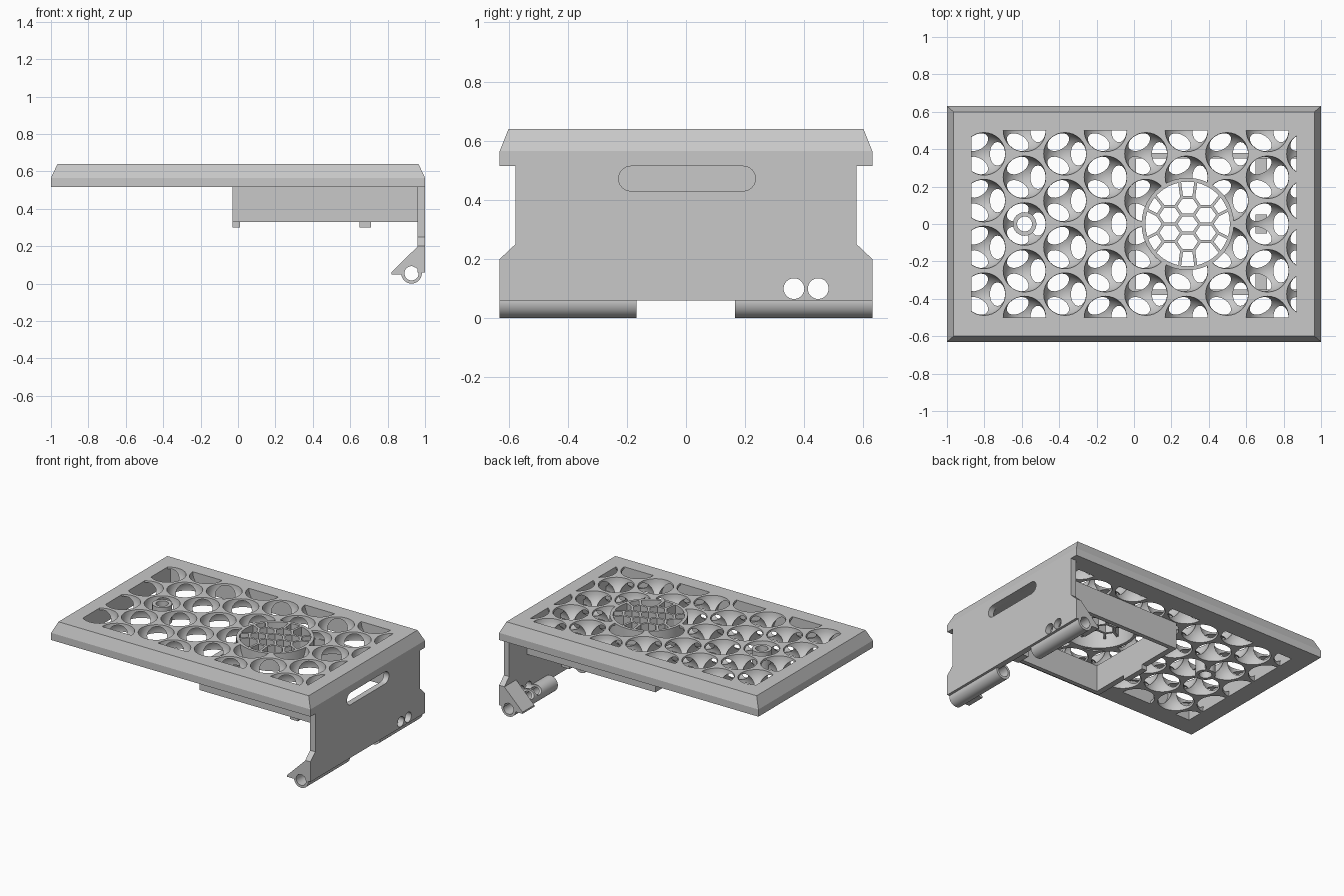
import bpy, bmesh, math
from mathutils import Matrix, Vector

if "Cube" in bpy.data.objects:
    bpy.data.objects.remove(bpy.data.objects["Cube"])

grey = bpy.data.materials.new("plain grey")
grey.use_nodes = True
COLOUR = (0.58, 0.58, 0.58, 1)
grey.diffuse_color = COLOUR
grey.node_tree.nodes["Principled BSDF"].inputs["Base Color"].default_value = COLOUR

BOTTOM, TOP = 0.515, 0.64


def finish(name, bm):
    bmesh.ops.recalc_face_normals(bm, faces=bm.faces)
    mesh = bpy.data.meshes.new(name)
    bm.to_mesh(mesh)
    bm.free()
    mesh.materials.append(grey)
    ob = bpy.data.objects.new(name, mesh)
    bpy.context.collection.objects.link(ob)
    return ob


def smooth(ob):
    bpy.ops.object.select_all(action='DESELECT')
    ob.select_set(True)
    bpy.context.view_layer.objects.active = ob
    bpy.ops.object.shade_smooth_by_angle(angle=math.radians(35))


def add_box(bm, x0, x1, y0, y1, z0, z1):
    m = Matrix.Translation(((x0 + x1) / 2, (y0 + y1) / 2, (z0 + z1) / 2))
    m = m @ Matrix.Diagonal((x1 - x0, y1 - y0, z1 - z0, 1))
    bmesh.ops.create_cube(bm, size=1, matrix=m)


def loft(bm, loops):
    """Skin a closed chain of loops, as a picture frame or a tube."""
    rows = [[bm.verts.new(p) for p in loop] for loop in loops]
    n = len(rows[0])
    for a, b in zip(rows, rows[1:] + rows[:1]):
        for i in range(n):
            j = (i + 1) % n
            bm.faces.new((a[i], a[j], b[j], b[i]))


def prism(bm, points, vector):
    face = bm.faces.new([bm.verts.new(p) for p in points])
    new = bmesh.ops.extrude_face_region(bm, geom=[face])["geom"]
    verts = [v for v in new if isinstance(v, bmesh.types.BMVert)]
    bmesh.ops.translate(bm, verts=verts, vec=vector)


def circle(centre, r, u, v, n=40):
    return [Vector(centre) + r * (math.cos(t) * Vector(u) + math.sin(t) * Vector(v))
            for t in (2 * math.pi * i / n for i in range(n))]


def tube(name, start, end, r_out, r_in, u, v):
    bm = bmesh.new()
    loft(bm, [circle(start, r_out, u, v), circle(end, r_out, u, v),
              circle(end, r_in, u, v), circle(start, r_in, u, v)])
    ob = finish(name, bm)
    smooth(ob)
    return ob


def cut(ob, cutters):
    for c in cutters:
        mod = ob.modifiers.new("cut", 'BOOLEAN')
        mod.object, mod.operation, mod.solver = c, 'DIFFERENCE', 'EXACT'
    graph = bpy.context.evaluated_depsgraph_get()
    mesh = bpy.data.meshes.new_from_object(ob.evaluated_get(graph))
    ob.modifiers.clear()
    ob.data = mesh
    for c in cutters:
        bpy.data.objects.remove(c)
    smooth(ob)


X, Y, Z = (1, 0, 0), (0, 1, 0), (0, 0, 1)

# Bevelled outer frame of the tray
bm = bmesh.new()
profile = [(1, 0.63, BOTTOM), (1, 0.63, 0.565), (0.965, 0.6, TOP),
           (0.87, 0.5, TOP), (0.87, 0.5, BOTTOM)]
loft(bm, [[(sx * x, sy * y, z) for sx, sy in ((1, 1), (-1, 1), (-1, -1), (1, -1))]
          for x, y, z in profile])
finish("tray_frame", bm)

# Panel pierced by two staggered layers of round hollows
bm = bmesh.new()
add_box(bm, -0.87, 0.87, -0.5, 0.5, BOTTOM, TOP)
panel = finish("pierced_panel", bm)
PITCH, RADIUS = 0.25, 0.114


def hollows(name, shift, z):
    bm = bmesh.new()
    for col in range(-1, 11):
        x = -0.802 + col * PITCH * math.sqrt(0.75) + shift
        if abs(x) > 0.87 + RADIUS:
            continue
        for row in range(-3, 4):
            y = (row + 0.5 * (col % 2 == 0)) * PITCH
            if abs(y) < 0.6:
                bmesh.ops.create_uvsphere(bm, u_segments=32, v_segments=16, radius=RADIUS,
                                          matrix=Matrix.Translation((x, y, z)))
    return finish(name, bm)


upper = hollows("upper_hollows", 0, TOP + 0.001)
lower = hollows("lower_hollows", PITCH / math.sqrt(3), BOTTOM + 0.004)
GX, PX = 0.287, -0.585
bm = bmesh.new()
for x, r in ((GX, 0.235), (PX, 0.05)):
    prism(bm, circle((x, 0, 0.4), r, X, Y), (0, 0, 0.4))
cut(panel, [upper, lower, finish("round_openings", bm)])

# Small peg ring and the round grille with its cell pattern
tube("peg_ring", (PX, 0, BOTTOM), (PX, 0, TOP), 0.063, 0.04, X, Y)
tube("grille_ring", (GX, 0, BOTTOM), (GX, 0, TOP), 0.247, 0.226, X, Y)
bm = bmesh.new()
CELL = 0.068


def bar(a, b, width=0.016):
    d = b - a
    side = Vector((-d.y, d.x, 0)).normalized() * width / 2
    d = d.normalized() * width / 3
    prism(bm, [a - d - side, b + d - side, b + d + side, a - d + side], (0, 0, 0.06))


def squash(p):
    return Vector((GX + p[0] * 0.95, p[1] * 0.8, TOP - 0.06))


centres = [(0, 0)] + [(CELL * math.sqrt(3) * math.cos(t), CELL * math.sqrt(3) * math.sin(t))
                      for t in (math.pi / 6 + k * math.pi / 3 for k in range(6))]
edges, degree = set(), {}
for cx, cy in centres:
    pts = [(round(cx + CELL * math.cos(k * math.pi / 3), 3) + 0.0,
            round(cy + CELL * math.sin(k * math.pi / 3), 3) + 0.0) for k in range(6)]
    for k in range(6):
        edges.add(tuple(sorted((pts[k], pts[(k + 1) % 6]))))
for a, b in edges:
    bar(squash(a), squash(b))
    for p in (a, b):
        degree[p] = degree.get(p, 0) + 1
for p, count in degree.items():
    if count == 2:
        rim = Vector(p).normalized() * 0.23
        bar(squash(p), Vector((GX + rim.x, rim.y, TOP - 0.06)))
finish("grille_cells", bm)

# Open compartment under the tray, with small tabs below its edge
bm = bmesh.new()
for s in (-1, 1):
    add_box(bm, -0.03, 0.97, *sorted((s * 0.35, s * 0.38)), 0.33, BOTTOM)
add_box(bm, -0.03, 0.01, -0.35, 0.35, 0.33, BOTTOM)
finish("compartment", bm)
bm = bmesh.new()
add_box(bm, -0.03, 0.01, -0.09, 0.09, 0.3, 0.33)
for y in (-0.305, 0, 0.305):
    add_box(bm, 0.65, 0.71, y - 0.05, y + 0.05, 0.3, 0.335)
finish("compartment_tabs", bm)

# End panel with handle slot and two round holes
bm = bmesh.new()
half = [(0.63, 0.06), (0.63, 0.2), (0.577, 0.25), (0.577, BOTTOM)]
outline = half + [(-y, z) for y, z in reversed(half)]
prism(bm, [(0.96, y, z) for y, z in outline], (0.04, 0, 0))
end_panel = finish("end_panel", bm)
bm = bmesh.new()
slot = []
for i in range(26):
    t = math.pi * (i % 13) / 12 + (0 if i < 13 else math.pi) - math.pi / 2
    slot.append((0.9, (0.193 if i < 13 else -0.186) + 0.042 * math.cos(t),
                 0.472 + 0.042 * math.sin(t)))
prism(bm, slot, (0.2, 0, 0))


def round_holes(bm):
    for y in (0.365, 0.447):
        prism(bm, circle((0.8, y, 0.1), 0.035, Y, Z), (0.3, 0, 0))


round_holes(bm)
cut(end_panel, [finish("panel_openings", bm)])

# Hinge barrels with outer gussets; the round holes run on through one barrel
for side, s, inner in (("right", -1, 0.168), ("left", 1, 0.165)):
    barrel = tube(f"hinge_barrel_{side}", (0.928, s * inner, 0.055),
                  (0.928, s * 0.63, 0.055), 0.055, 0.038, X, Z)
    if s > 0:
        bm = bmesh.new()
        round_holes(bm)
        cut(barrel, [finish("barrel_openings", bm)])
    bm = bmesh.new()
    prism(bm, [(x, s * 0.63, z) for x, z in
               ((0.962, 0.2), (0.82, 0.06), (0.82, 0.048), (0.875, 0.048),
                (0.89, 0.08), (0.926, 0.095), (0.962, 0.08))], (0, -s * 0.13, 0))
    finish(f"hinge_gusset_{side}", bm)
